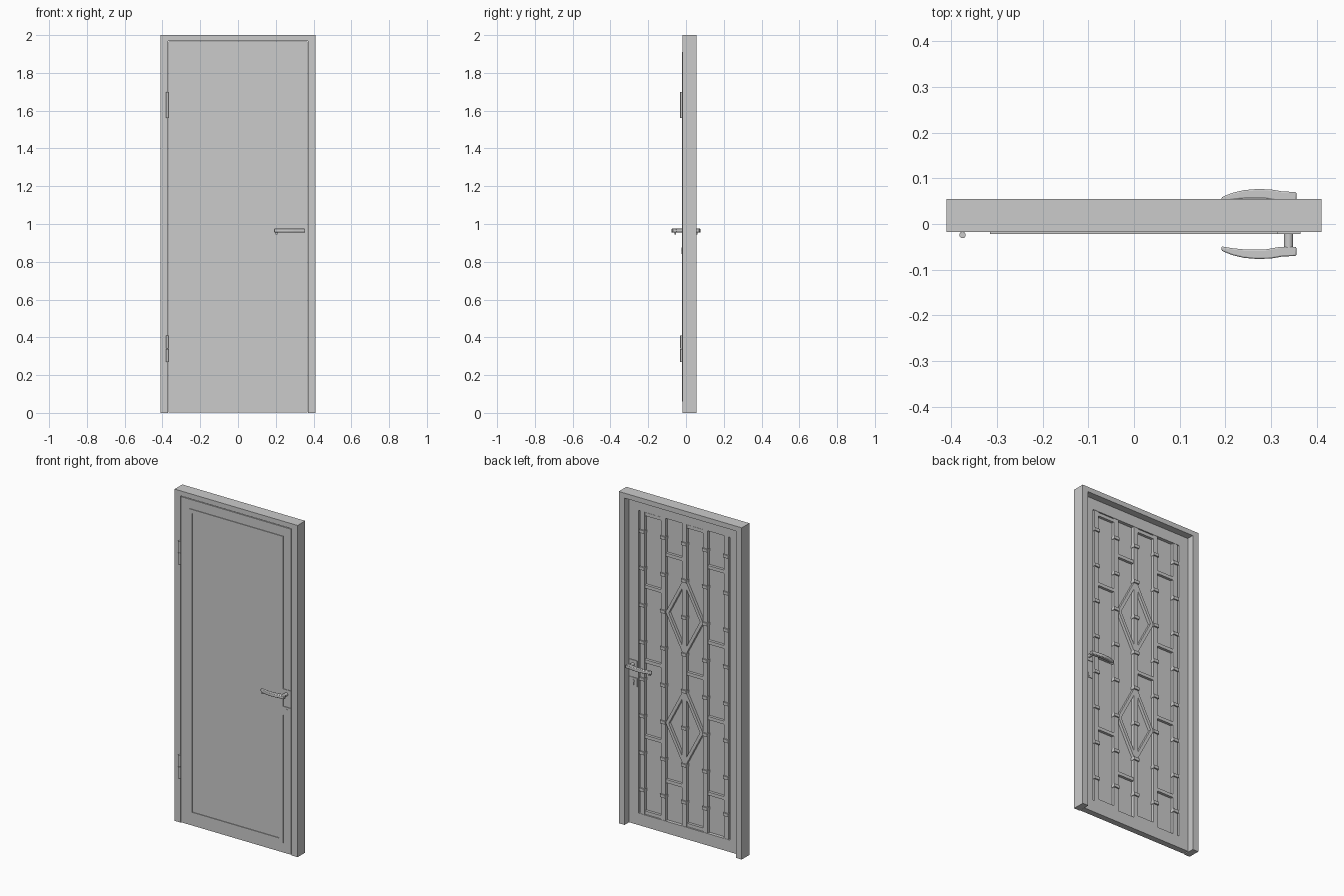
import bpy, bmesh, math
from mathutils import Vector

if "Cube" in bpy.data.objects:
    bpy.data.objects.remove(bpy.data.objects["Cube"])


def finish(name, bm, bevel=0.0, smooth=False):
    bmesh.ops.recalc_face_normals(bm, faces=bm.faces[:])
    me = bpy.data.meshes.new(name)
    bm.to_mesh(me)
    bm.free()
    ob = bpy.data.objects.new(name, me)
    bpy.context.collection.objects.link(ob)
    if bevel:
        m = ob.modifiers.new("bevel", 'BEVEL')
        m.width, m.segments, m.limit_method = bevel, 2, 'ANGLE'
    if smooth:
        bpy.ops.object.select_all(action='DESELECT')
        ob.select_set(True)
        bpy.context.view_layer.objects.active = ob
        bpy.ops.object.shade_smooth_by_angle(angle=math.radians(35))
    return ob


def prism(name, pts, axis, a, b, **kw):
    """Extrude a 2D outline along y (points are x,z) or z (points are x,y)."""
    bm = bmesh.new()
    put = (lambda p, t: (p[0], t, p[1])) if axis == 'y' else (lambda p, t: (p[0], p[1], t))
    face = bm.faces.new([bm.verts.new(put(p, a)) for p in pts])
    ext = bmesh.ops.extrude_face_region(bm, geom=[face])
    vs = [v for v in ext['geom'] if isinstance(v, bmesh.types.BMVert)]
    bmesh.ops.translate(bm, verts=vs, vec=Vector(put((0, 0), b - a)))
    return finish(name, bm, **kw)


def box(name, x0, x1, y0, y1, z0, z1, **kw):
    return prism(name, [(x0, z0), (x1, z0), (x1, z1), (x0, z1)], 'y', y0, y1, **kw)


def disc(name, cx, c2, r, axis, a, b, n=24, **kw):
    pts = [(cx + r * math.cos(2 * math.pi * i / n), c2 + r * math.sin(2 * math.pi * i / n)) for i in range(n)]
    return prism(name, pts, axis, a, b, smooth=True, **kw)


def ring(name, outer, inner, y0, y1):
    """Closed band between two outlines with equal point counts."""
    bm = bmesh.new()
    loops = [[bm.verts.new((x, y, z)) for x, z in pts]
             for pts, y in ((outer, y0), (outer, y1), (inner, y1), (inner, y0))]
    n = len(outer)
    for k in range(4):
        p, q = loops[k], loops[(k + 1) % 4]
        for i in range(n):
            j = (i + 1) % n
            bm.faces.new((p[i], p[j], q[j], q[i]))
    return finish(name, bm)


def rect(x, z0, z1):
    return [(-x, z0), (x, z0), (x, z1), (-x, z1)]


# Door frame: two jambs and a header
prism("door_frame", [(-.41, 0), (-.371, 0), (-.371, 1.97), (.371, 1.97), (.371, 0),
                     (.41, 0), (.41, 2), (-.41, 2)], 'y', -.018, .055)

# Door leaf: border around a recessed back, with a front sheet
Z0, Z1, W = .075, 1.90, .305
ring("leaf_border", rect(.367, .003, 1.966), rect(W, Z0, Z1), -.018, .018)
box("leaf_sheet", -W, W, -.018, -.002, Z0, Z1)

# Thin raised moulding on the front
ring("front_moulding", rect(.315, .06, 1.91), rect(.29, .085, 1.885), -.022, -.017)

# Back grille: upright bars with collars
BARS = [.28, .14, 0, -.14, -.28]
BW = .015
for i, x in enumerate(BARS):
    box(f"grille_upright_{i + 1}", x - BW, x + BW, -.003, .016, Z0, Z1)
    for k in range(8):
        z = 1.78 - .2225 * k
        box(f"grille_collar_{i + 1}_{k + 1}", x - .018, x + .018, -.003, .024, z - .009, z + .009)

# Short cross pieces between neighbouring uprights
CROSS = [(1.887, 1.45, 1.0, .545, .088), (1.68, .315), (1.887, 1.0, .088), (1.68, 1.226, .77, .315)]
for i, heights in enumerate(CROSS):
    for k, z in enumerate(heights):
        box(f"grille_cross_{i + 1}_{k + 1}", BARS[i + 1] + BW, BARS[i] - BW, -.003, .014, z - .01, z + .01)

# Two diamonds around the middle upright
for name, z in (("upper_diamond", 1.335), ("lower_diamond", .668)):
    ring(name, [(0, z + .24), (.125, z), (0, z - .24), (-.125, z)],
         [(0, z + .20), (.104, z), (0, z - .20), (-.104, z)], -.003, .016)

# Hinges, each with two knuckles
for name, z in (("lower_hinge", .27), ("upper_hinge", 1.56)):
    disc(name + "_bottom_knuckle", -.375, -.024, .007, 'z', z, z + .069)
    disc(name + "_top_knuckle", -.375, -.024, .007, 'z', z + .071, z + .14)

# Lever handle, plates and lock on both faces
LEVER = [(.355, .050), (.355, .070), (.325, .071), (.30, .0755), (.27, .0765), (.24, .074), (.215, .068),
         (.192, .059), (.191, .049), (.215, .053), (.245, .056), (.285, .056), (.32, .050)]
HX, HZ = .338, .965
for side, s in (("front", -1), ("back", 1)):
    prism(side + "_lever", [(x, s * y) for x, y in LEVER], 'z', HZ - .01, HZ + .01, bevel=.003, smooth=True)
    disc(side + "_lever_tip", .204, HZ - .012, .009, 'y', s * .052, s * .060)
    disc(side + "_lever_neck", HX, HZ, .010, 'y', s * .017, s * .060)
    box(side + "_handle_plate", HX - .026, HX + .026, min(s * .017, s * .0215), max(s * .017, s * .0215),
        HZ - .026, HZ + .026)
    box(side + "_lock_plate", HX - .026, HX + .026, min(s * .017, s * .0215), max(s * .017, s * .0215),
        .834, .886)
    disc(side + "_lock_barrel", HX, .867, .0085, 'y', s * .017, s * .0235)
    box(side + "_lock_body", HX - .005, HX + .005, min(s * .017, s * .0235), max(s * .017, s * .0235),
        .842, .862)
